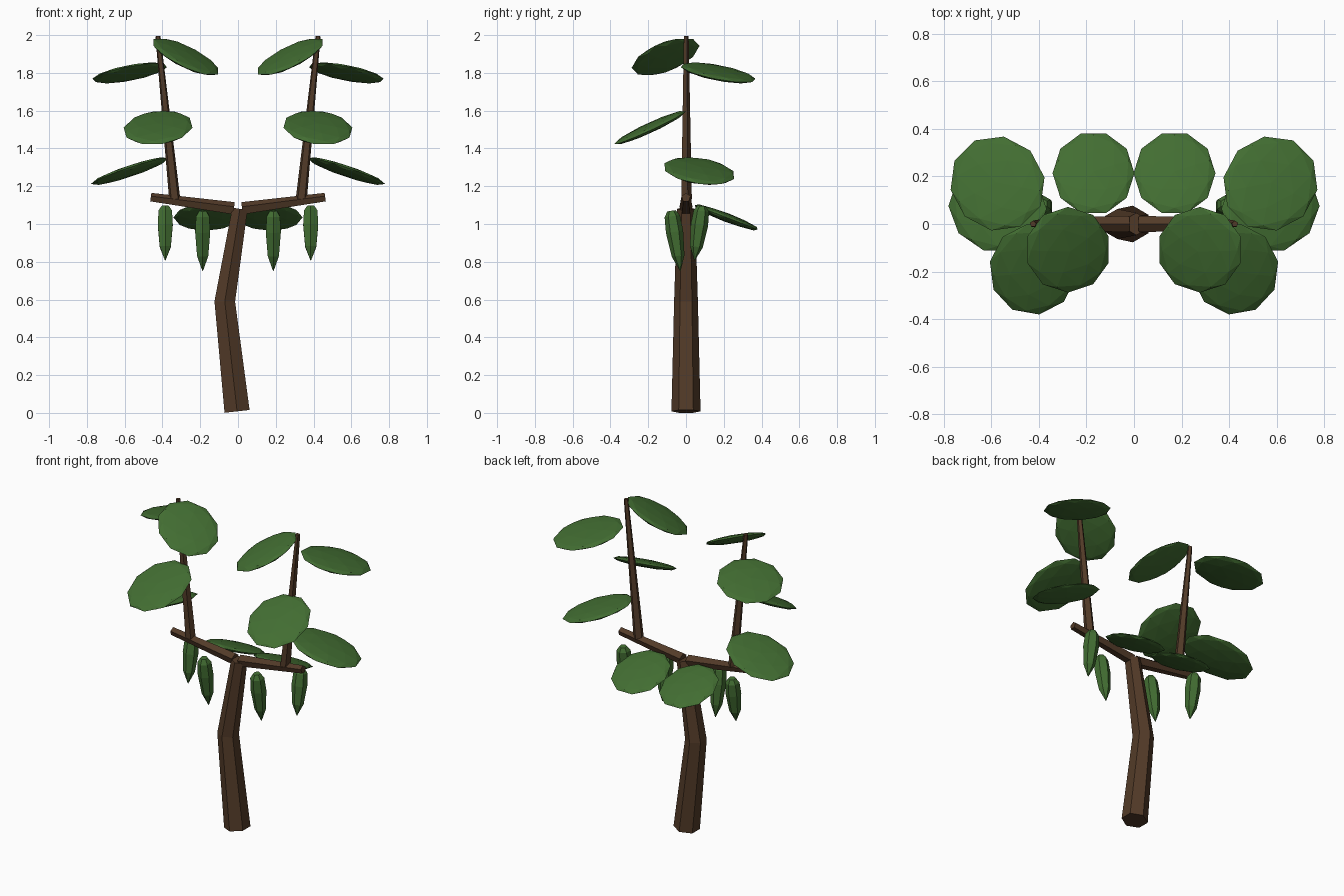
import bpy, bmesh, math
from mathutils import Vector, Matrix

if "Cube" in bpy.data.objects:
    bpy.data.objects.remove(bpy.data.objects["Cube"])


def material(name, col):
    m = bpy.data.materials.new(name)
    m.diffuse_color = (*col, 1)
    m.use_nodes = True
    m.node_tree.nodes["Principled BSDF"].inputs["Base Color"].default_value = m.diffuse_color
    return m


WOOD = material("wood", (0.085, 0.043, 0.021))
LEAF = material("leaf_green", (0.055, 0.155, 0.032))


def finish(bm, name, mat, mirror=True):
    bmesh.ops.recalc_face_normals(bm, faces=bm.faces)
    me = bpy.data.meshes.new(name)
    bm.to_mesh(me)
    bm.free()
    me.materials.append(mat)
    ob = bpy.data.objects.new(name, me)
    bpy.context.collection.objects.link(ob)
    if mirror:
        ob.modifiers.new("mirror", 'MIRROR').use_mirror_merge = False
    return ob


def tube(name, pts, radii, sides, mat, mirror=True, phase=0.0):
    """Faceted tube along a path; phase 0 puts a corner on the y side."""
    bm = bmesh.new()
    pts = [Vector(p) for p in pts]
    rings = []
    for i, (p, r) in enumerate(zip(pts, radii)):
        t = (pts[min(i + 1, len(pts) - 1)] - pts[max(i - 1, 0)]).normalized()
        b = t.cross(Vector((0, 1, 0))).normalized()
        a = b.cross(t)
        angs = [phase + 2 * math.pi * k / sides for k in range(sides)]
        rings.append([bm.verts.new(p + r * (a * math.cos(w) + b * math.sin(w))) for w in angs])
    for q, s in zip(rings, rings[1:]):
        for k in range(sides):
            n = (k + 1) % sides
            bm.faces.new((q[k], q[n], s[n], s[k]))
    bm.faces.new(rings[0])
    bm.faces.new(rings[-1])
    return finish(bm, name, mat, mirror)


def leaf(name, centre, azimuth, droop, length, width, thick=0.024):
    """Flattened low-poly disc pointing along azimuth and drooping outward."""
    bm = bmesh.new()
    bmesh.ops.create_icosphere(bm, subdivisions=2, radius=1)
    m = (Matrix.Translation(centre)
         @ Matrix.Rotation(math.radians(azimuth), 4, 'Z')
         @ Matrix.Rotation(math.radians(droop), 4, 'Y')
         @ Matrix.Diagonal((length, width, thick, 1)))
    bm.transform(m)
    return finish(bm, name, LEAF)


# Bent trunk
tube("trunk", [(-0.005, 0, 0.008), (-0.07, 0, 0.59), (0.01, 0, 1.08)],
     [0.077, 0.063, 0.047], 6, WOOD, mirror=False)

# Side branches and upright stems (mirrored)
tube("branch", [(0.022, 0, 1.08), (0.462, 0, 1.14)], [0.036, 0.025], 5, WOOD, phase=math.pi / 2)
tube("stem", [(0.335, 0, 1.13), (0.424, 0, 1.995)], [0.031, 0.014], 5, WOOD)

# Leaves (mirrored)
leaf("lower_leaf", (0.573, 0.07, 1.28), 18, 19, 0.220, 0.190)
leaf("middle_leaf", (0.423, -0.19, 1.51), -80, 25, 0.212, 0.185)
leaf("upper_leaf", (0.573, 0.17, 1.80), 45, 14, 0.212, 0.195)
leaf("top_leaf", (0.277, -0.108, 1.885), 216, 29, 0.205, 0.180)
leaf("back_leaf", (0.17, 0.213, 1.035), 90, 21, 0.188, 0.172)

# Hanging pods (mirrored)
for name, top, tip in (("inner_pod", (0.187, -0.077, 1.07), (0.187, -0.030, 0.752)),
                       ("outer_pod", (0.385, 0.085, 1.095), (0.385, 0.045, 0.808))):
    a, b = Vector(top), Vector(tip)
    tube(name, [a.lerp(b, f) for f in (0, 0.09, 0.35, 0.75, 1)],
         [0.022, 0.041, 0.046, 0.034, 0.002], 6, LEAF)
